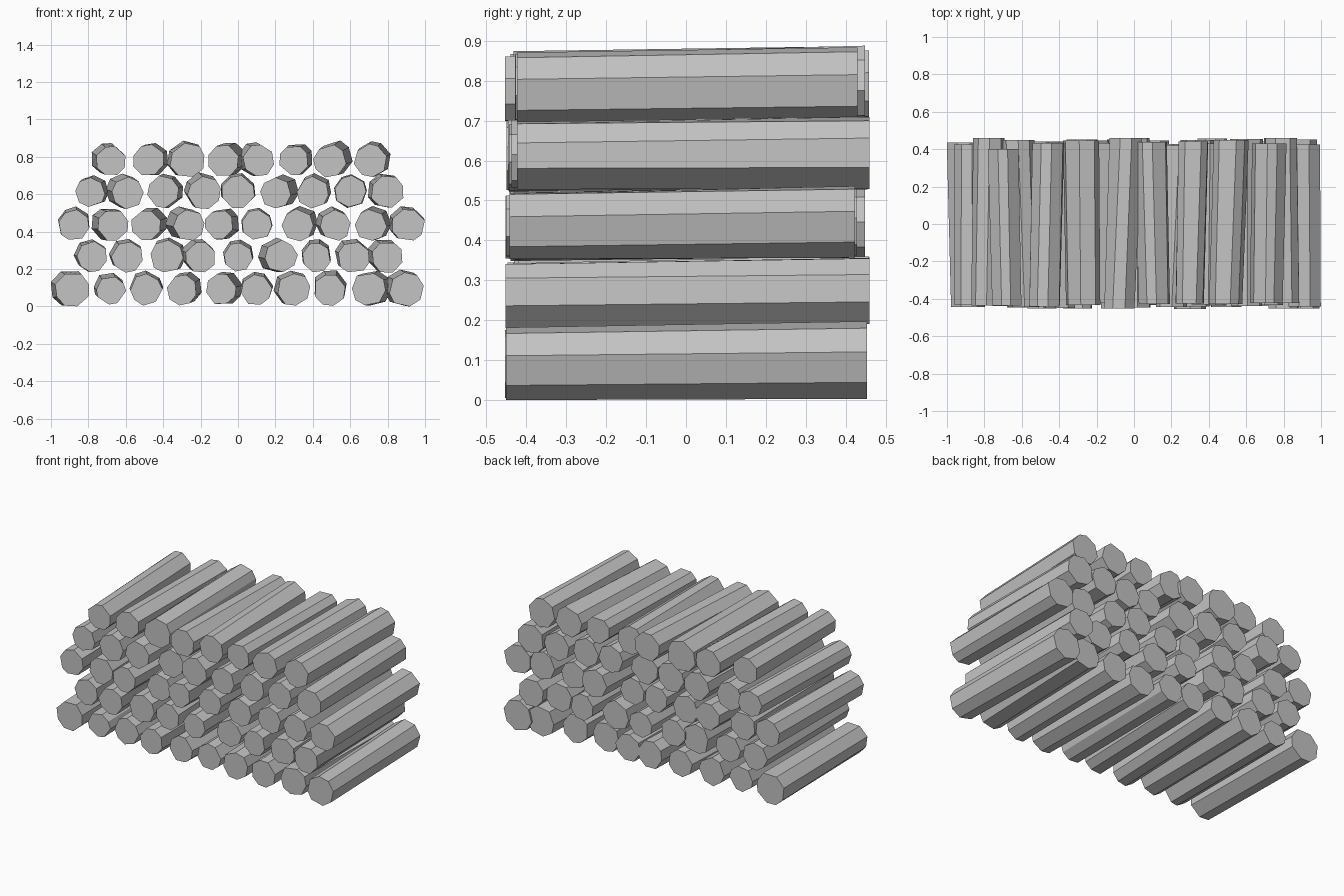
import bpy, bmesh, math, random

if "Cube" in bpy.data.objects:
    bpy.data.objects.remove(bpy.data.objects["Cube"])

random.seed(11)
SIDES = 8

wood = bpy.data.materials.new("plain grey")
wood.diffuse_color = (0.55, 0.55, 0.55, 1)
wood.use_nodes = True
wood.node_tree.nodes["Principled BSDF"].inputs["Base Color"].default_value = wood.diffuse_color

# each row: height of the centre line, then logs as (front x, sideways drift to the back, radius)
rows = [
    (0.095, [(-.885, -.02, .10), (-.68, -.01, .084), (-.49, 0, .09), (-.30, .025, .085), (-.09, .03, .088),
             (.10, 0, .088), (.30, -.015, .095), (.49, 0, .093), (.70, .025, .098), (.90, -.02, .098)]),
    (0.27, [(-.78, -.01, .087), (-.59, -.01, .09), (-.38, .01, .095), (-.20, -.02, .088), (0, 0, .083),
            (.23, -.03, .092), (.42, 0, .084), (.62, -.01, .093), (.80, -.02, .09)]),
    (0.44, [(-.88, 0, .088), (-.67, -.03, .09), (-.49, .03, .088), (-.26, -.04, .09), (-.10, .03, .085),
            (.10, 0, .088), (.32, .02, .092), (.52, -.02, .088), (.71, .02, .09), (.91, -.01, .095)]),
    (0.615, [(-.79, .015, .087), (-.59, -.03, .092), (-.40, .02, .092), (-.18, -.015, .095), (0, 0, .097),
             (.20, .04, .088), (.40, .01, .09), (.60, 0, .09), (.80, -.015, .095)]),
    (0.785, [(-.68, -.02, .086), (-.48, .02, .09), (-.27, -.01, .1), (-.08, .035, .092), (.11, -.02, .092),
             (.30, .02, .086), (.49, .03, .095), (.71, .015, .094)]),
]


def make_log(name, x, z, dx, r):
    """Slightly crooked eight-sided log along y, a little wider at the back."""
    dz = random.uniform(0.002, 0.018)
    phase = random.uniform(0, math.tau)
    shape = [(phase + math.tau * (i + random.uniform(-.17, .17)) / SIDES, r * random.uniform(.95, 1.03))
             for i in range(SIDES)]
    ends = [(x, z - dz / 2, -random.uniform(.42, .455), .96), (x + dx, z + dz / 2, random.uniform(.40, .46), 1.01)]
    bm = bmesh.new()
    rings = []
    for cx, cz, y, k in ends:
        ring = []
        for a, rad in shape:
            rad *= k * random.uniform(.97, 1.01)
            a += random.uniform(-.04, .04)
            ring.append(bm.verts.new((cx + math.cos(a) * rad, y, max(0, cz + math.sin(a) * rad))))
        rings.append(ring)
    bm.faces.new(rings[0])
    bm.faces.new(rings[1][::-1])
    for i in range(SIDES):
        j = (i + 1) % SIDES
        bm.faces.new((rings[0][i], rings[1][i], rings[1][j], rings[0][j]))
    bmesh.ops.recalc_face_normals(bm, faces=bm.faces)
    mesh = bpy.data.meshes.new(name)
    bm.to_mesh(mesh)
    bm.free()
    mesh.materials.append(wood)
    bpy.context.collection.objects.link(bpy.data.objects.new(name, mesh))


# stacked rows of logs
for n, (z, logs) in enumerate(rows):
    for m, (x, dx, r) in enumerate(logs):
        make_log(f"log_row{n + 1}_{m + 1}", x, z, dx, r)
